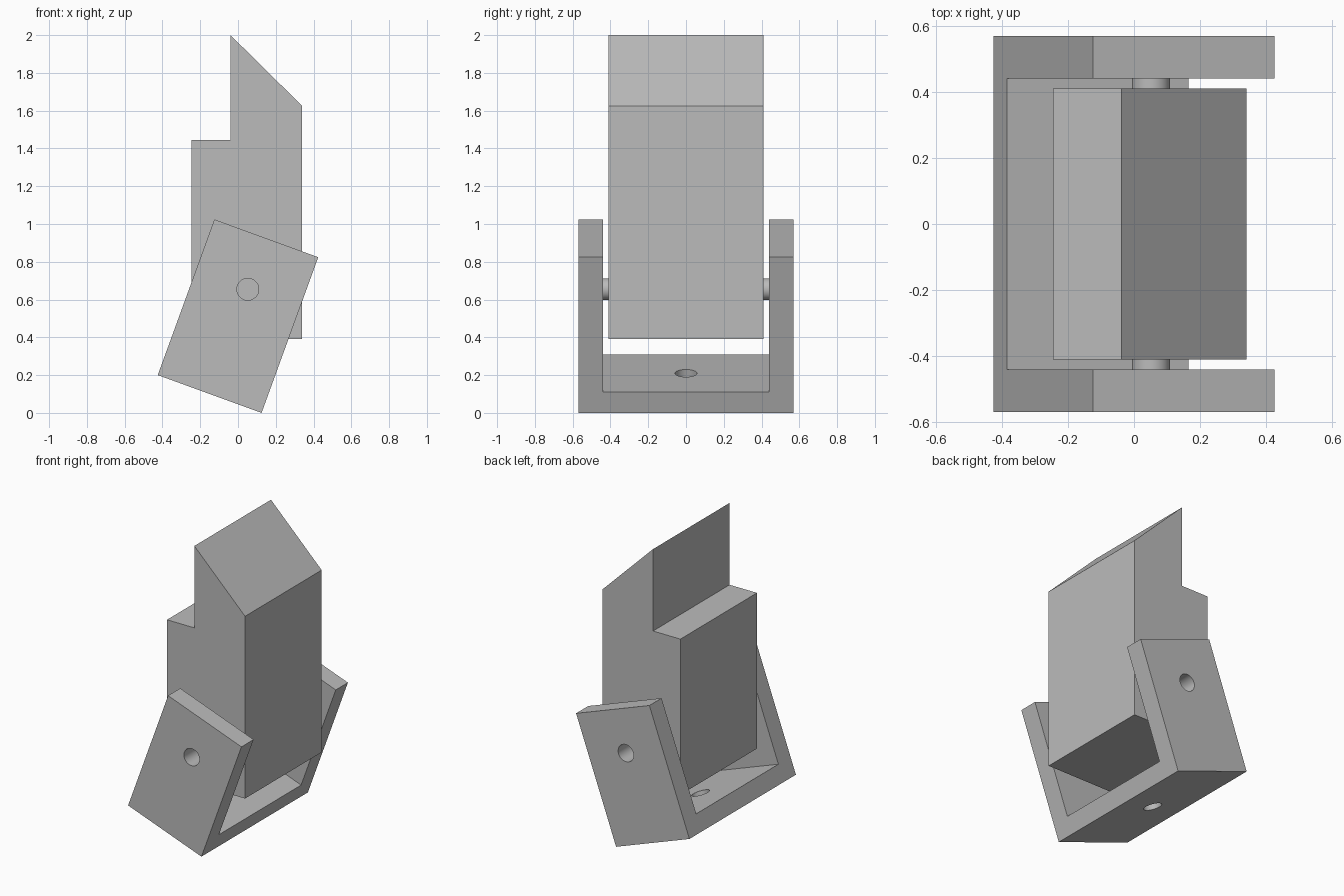
import bpy, bmesh
from math import radians
from mathutils import Matrix, Vector

if "Cube" in bpy.data.objects:
    bpy.data.objects.remove(bpy.data.objects["Cube"], do_unlink=True)

grey = bpy.data.materials.new("plain_grey")
grey.use_nodes = True
colour = (0.5, 0.5, 0.5, 1)
grey.diffuse_color = colour
grey.node_tree.nodes["Principled BSDF"].inputs["Base Color"].default_value = colour

TILT = Matrix.Translation((-0.15, 0, 0.10)) @ Matrix.Rotation(radians(20), 4, 'Y')
WIDTH, HEIGHT, BASE = 0.585, 0.877, 0.117
OUTER, INNER = 0.57, 0.44
PIVOT, RADIUS = 0.59, 0.058


def prism(name, profile, axis, half):
    """Extrude a flat outline symmetrically along x or y."""
    bm = bmesh.new()
    put = (lambda a, b: (-half, a, b)) if axis == 'X' else (lambda a, b: (a, -half, b))
    face = bm.faces.new([bm.verts.new(put(a, b)) for a, b in profile])
    moved = bmesh.ops.extrude_face_region(bm, geom=[face])["geom"]
    offset = Vector((2 * half, 0, 0)) if axis == 'X' else Vector((0, 2 * half, 0))
    bmesh.ops.translate(bm, vec=offset,
                        verts=[v for v in moved if isinstance(v, bmesh.types.BMVert)])
    bmesh.ops.recalc_face_normals(bm, faces=bm.faces)
    return finish(name, bm)


def cylinder(name, length, matrix):
    bm = bmesh.new()
    bmesh.ops.create_cone(bm, cap_ends=True, segments=48, radius1=RADIUS,
                          radius2=RADIUS, depth=length, matrix=matrix)
    return finish(name, bm)


def finish(name, bm):
    mesh = bpy.data.meshes.new(name)
    bm.to_mesh(mesh)
    bm.free()
    mesh.materials.append(grey)
    obj = bpy.data.objects.new(name, mesh)
    bpy.context.collection.objects.link(obj)
    return obj


def activate(obj):
    bpy.ops.object.select_all(action='DESELECT')
    obj.select_set(True)
    bpy.context.view_layer.objects.active = obj


def drill(obj, cutter):
    mod = obj.modifiers.new("hole", 'BOOLEAN')
    mod.operation, mod.solver, mod.object = 'DIFFERENCE', 'EXACT', cutter
    activate(obj)
    bpy.ops.object.modifier_apply(modifier=mod.name)
    bpy.data.objects.remove(cutter, do_unlink=True)


# Tilted U-shaped bracket, with pivot holes and a mounting hole
u_shape = [(-OUTER, 0), (OUTER, 0), (OUTER, HEIGHT), (INNER, HEIGHT),
           (INNER, BASE), (-INNER, BASE), (-INNER, HEIGHT), (-OUTER, HEIGHT)]
bracket = prism("bracket", u_shape, 'X', WIDTH / 2)
across = Matrix.Translation((0, 0, PIVOT)) @ Matrix.Rotation(radians(90), 4, 'X')
drill(bracket, cylinder("pivot_cutter", 2, across))
drill(bracket, cylinder("mount_cutter", 0.5, Matrix.Identity(4)))
bracket.data.transform(TILT)

# Upright block with a step at one side and a sloped top
outline = [(-0.245, 0.39), (0.34, 0.39), (0.34, 1.625),
           (-0.04, 2), (-0.04, 1.445), (-0.245, 1.445)]
block = prism("block", outline, 'Y', 0.41)

# Pivot pin, ending at the inner faces of the bracket
pin = cylinder("pivot_pin", 2 * INNER, TILT @ across)

for part in (bracket, pin):
    activate(part)
    bpy.ops.object.shade_smooth_by_angle(angle=radians(30))
